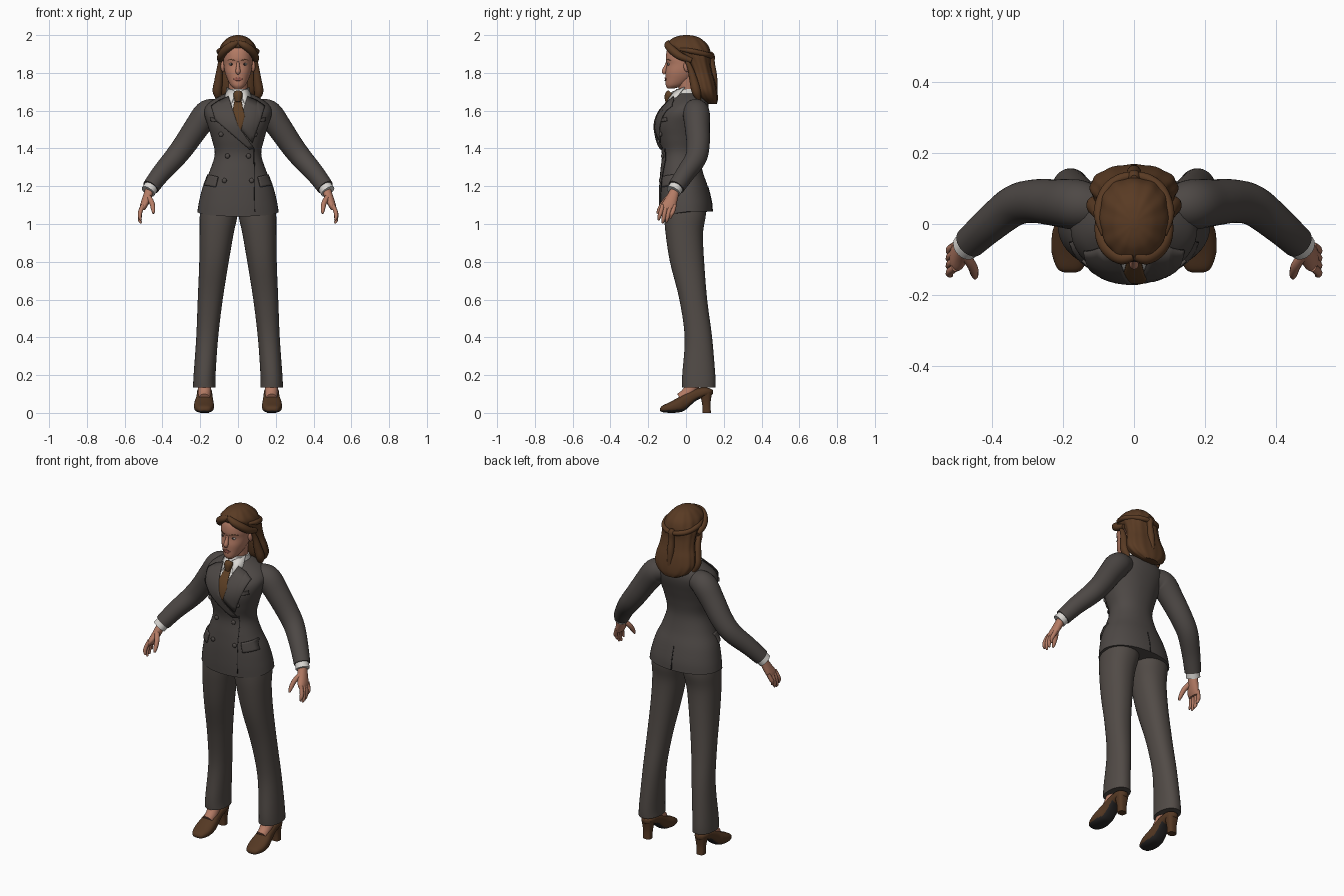
import bpy, bmesh, math
from mathutils import Vector

if "Cube" in bpy.data.objects:
    bpy.data.objects.remove(bpy.data.objects["Cube"])


def material(name, *rgb):
    m = bpy.data.materials.new(name)
    m.use_nodes = True
    m.diffuse_color = (*rgb, 1)
    bsdf = m.node_tree.nodes["Principled BSDF"]
    bsdf.inputs["Base Color"].default_value = (*rgb, 1)
    bsdf.inputs["Roughness"].default_value = 0.8
    return m


JACKET = material("jacket grey", .075, .065, .06)
TROUSER = material("trouser grey", .083, .07, .062)
SHIRT = material("shirt white", .7, .68, .65)
SKIN = material("skin", .46, .2, .13)
HAIR = material("hair brown", .1, .043, .017)
TIE = material("tie brown", .11, .05, .018)
LEATHER = material("shoe brown", .09, .04, .017)
DARK = material("dark", .022, .02, .02)
LIPS = material("lips", .32, .1, .075)
EYE = material("eye grey", .4, .36, .33)


def spline(rows, steps=5):
    """Catmull-Rom through rows of numbers."""
    rows = [rows[0]] + list(rows) + [rows[-1]]
    out = []
    for a, b, c, d in zip(rows, rows[1:], rows[2:], rows[3:]):
        for k in range(steps):
            t = k / steps
            out.append([q + .5 * t * (r - p + t * (2*p - 5*q + 4*r - s + t * (3*(q - r) + s - p)))
                        for p, q, r, s in zip(a, b, c, d)])
    return out + [list(rows[-1])]


def finish(name, bm, mat, angle=45):
    bmesh.ops.recalc_face_normals(bm, faces=bm.faces)
    me = bpy.data.meshes.new(name)
    bm.to_mesh(me)
    bm.free()
    ob = bpy.data.objects.new(name, me)
    bpy.context.collection.objects.link(ob)
    me.materials.append(mat)
    bpy.ops.object.select_all(action='DESELECT')
    ob.select_set(True)
    bpy.context.view_layer.objects.active = ob
    bpy.ops.object.shade_smooth_by_angle(angle=math.radians(angle))
    return ob


def skin_rings(name, rings, mat):
    bm = bmesh.new()
    loops = [[bm.verts.new(p) for p in ring] for ring in rings]
    n = len(loops[0])
    for a, b in zip(loops, loops[1:]):
        for i in range(n):
            bm.faces.new((a[i], a[(i+1) % n], b[(i+1) % n], b[i]))
    bm.faces.new(loops[0])
    bm.faces.new(loops[-1])
    return finish(name, bm, mat)


def loft(name, rows, mat, side=1, axis='z', power=2.2, ripple=0, dip=0, sides=48):
    """Rows: position, centre x, half width, low and high extent."""
    rings = []
    for t, c, w, lo, hi in spline(rows):
        ring = []
        for i in range(sides):
            a = 2 * math.pi * i / sides
            co, si = math.cos(a), math.sin(a)
            k = 1 + ripple * math.cos(12 * a)
            x = side * (c + k * w * math.copysign(abs(co) ** (2 / power), co))
            v = (lo + hi) / 2 + k * (hi - lo) / 2 * math.copysign(abs(si) ** (2 / power), si)
            drop = dip * max(0, -si) * max(0, 1 - (t - rows[0][0]) / .1)
            ring.append((x, v, t - drop) if axis == 'z' else (x, t, v))
        rings.append(ring)
    return skin_rings(name, rings, mat)


def limb(name, pts, mat, side=1, sides=20):
    """Tube through points of x, y, z, radius."""
    pts = spline([(side * x, y, z, r) for x, y, z, r in pts])
    cs = [Vector(p[:3]) for p in pts]
    last = (cs[1] - cs[0]).normalized()
    u = last.orthogonal().normalized()
    rings = []
    for i, c in enumerate(cs):
        t = (cs[min(i+1, len(cs)-1)] - cs[max(i-1, 0)]).normalized()
        u = last.rotation_difference(t) @ u
        v, last = t.cross(u), t
        rings.append([c + pts[i][3] * (u * math.cos(6.28319*k/sides) + v * math.sin(6.28319*k/sides))
                      for k in range(sides)])
    return skin_rings(name, rings, mat)


def ball(name, loc, size, mat):
    bm = bmesh.new()
    bmesh.ops.create_uvsphere(bm, u_segments=16, v_segments=10, radius=1)
    for v in bm.verts:
        v.co = Vector(loc) + Vector([a * b for a, b in zip(v.co, size)])
    return finish(name, bm, mat)


def surface_y(rows, x, z, back=False, power=2.2):
    rows = spline(rows)
    for a, b in zip(rows, rows[1:]):
        if a[0] <= z <= b[0]:
            break
    f = min(1, max(0, (z - a[0]) / (b[0] - a[0])))
    _, _, w, lo, hi = [p + f * (q - p) for p, q in zip(a, b)]
    h = max(0, 1 - abs(x / w) ** power) ** (1 / power) * (hi - lo) / 2
    return (lo + hi) / 2 + (h if back else -h)


def patch(name, rows, outline, mat, lift=.004, side=1, back=False, thick=.005):
    """Thin plate with an x, z outline, laid on a lofted surface."""
    bm = bmesh.new()
    bm.faces.new([bm.verts.new((side * x, 0, z)) for x, z in outline])
    bmesh.ops.triangulate(bm, faces=bm.faces)
    bmesh.ops.subdivide_edges(bm, edges=bm.edges, cuts=5, use_grid_fill=True)
    for v in bm.verts:
        v.co.y = surface_y(rows, v.co.x, v.co.z, back) + (lift if back else -lift)
    ob = finish(name, bm, mat)
    mod = ob.modifiers.new("thickness", 'SOLIDIFY')
    mod.thickness, mod.offset = thick, 0


# Jacket body, rows from hem to collar
torso = [(1.065, 0, .215, -.14, .14), (1.12, 0, .206, -.143, .135), (1.2, 0, .185, -.142, .115),
         (1.28, 0, .15, -.136, .088), (1.37, 0, .123, -.128, .072), (1.45, 0, .139, -.146, .082),
         (1.52, 0, .16, -.157, .1), (1.58, 0, .178, -.142, .116), (1.62, 0, .172, -.115, .12),
         (1.655, 0, .135, -.083, .112), (1.69, 0, .07, -.05, .085)]
loft("jacket_body", torso, JACKET, dip=.025)

# Shirt front, tie and collar
patch("shirt_front", torso, [(-.055, 1.68), (.055, 1.68), (.03, 1.5), (-.03, 1.5)], SHIRT, .003)
patch("tie_blade", torso, [(-.014, 1.67), (.014, 1.67), (.036, 1.57), (.012, 1.48), (-.012, 1.48), (-.036, 1.57)],
      TIE, .011)
limb("tie_knot", [(0, -.078, 1.695, .02), (0, -.088, 1.68, .025), (0, -.098, 1.645, .014)], TIE)
loft("collar_band", [(1.65, 0, .07, -.065, .08), (1.69, 0, .063, -.06, .07), (1.715, 0, .058, -.052, .06)], SHIRT)
for s, label in ((1, "left"), (-1, "right")):
    bm = bmesh.new()
    bm.faces.new([bm.verts.new((s * x, y, z)) for x, y, z in
                  ((.012, -.075, 1.7), (.06, -.01, 1.725), (.072, -.06, 1.66), (.046, -.118, 1.612))])
    ob = finish(label + "_collar_point", bm, SHIRT)
    ob.modifiers.new("thickness", 'SOLIDIFY').thickness = .006

# Lapels, the right one wrapping over the left
patch("left_lapel", torso, [(.05, 1.675), (.1, 1.655), (.142, 1.625), (.12, 1.55), (.075, 1.43), (.0, 1.52)],
      JACKET, .01)
patch("right_lapel", torso, [(-.05, 1.675), (-.1, 1.655), (-.142, 1.625), (-.12, 1.55), (.06, 1.395),
                             (.085, 1.4), (.0, 1.52)], JACKET, .013)
patch("front_edge", torso, [(.083, 1.4), (.087, 1.4), (.091, 1.066), (.087, 1.066)], DARK, .001, thick=.003)
patch("back_vent", torso, [(-.002, 1.2), (.002, 1.2), (.003, 1.066), (-.003, 1.066)], DARK, .001, back=True, thick=.003)

# Pockets and buttons
for s, label in ((1, "left"), (-1, "right")):
    patch(label + "_pocket_flap", torso, [(.105, 1.25), (.158, 1.262), (.18, 1.205), (.118, 1.195)],
          JACKET, .008, s, thick=.009)
    patch(label + "_breast_pocket", torso, [(.085, 1.555), (.145, 1.565), (.145, 1.545), (.085, 1.535)],
          JACKET, .005, s, thick=.009)
    for x, z in ((.09, 1.475), (.056, 1.36), (.072, 1.23)):
        ball(label + "_button", (s * x, surface_y(torso, x, z) - .004, z), (.013, .008, .013), JACKET)

# Arms and hands
for s, label in ((1, "left"), (-1, "right")):
    limb(label + "_sleeve", [(.08, .045, 1.6, .05), (.12, .05, 1.6, .062), (.165, .055, 1.582, .071),
                             (.22, .06, 1.51, .066), (.285, .064, 1.415, .061), (.34, .05, 1.345, .057),
                             (.41, -.005, 1.265, .05), (.462, -.052, 1.195, .045)], JACKET, s, 28)
    limb(label + "_shirt_cuff", [(.45, -.042, 1.21, .038), (.476, -.066, 1.172, .039)], SHIRT, s)
    loft(label + "_palm", [(1.19, .465, .025, -.08, -.03), (1.14, .482, .024, -.107, -.042),
                           (1.1, .497, .021, -.132, -.052), (1.075, .506, .014, -.132, -.06)], SKIN, s, sides=24)
    for i, tip in enumerate((1.02, 1.004, 1.01, 1.03)):
        y = -.123 + .021 * i
        limb(label + "_finger", [(.503, y, 1.1, .011), (.517, y - .01, 1.065, .0115),
                                 (.52, y - .018, tip + .02, .01), (.514, y - .022, tip, .005)], SKIN, s, 10)
    limb(label + "_thumb", [(.478, -.085, 1.15, .014), (.456, -.118, 1.112, .014),
                            (.449, -.142, 1.075, .011), (.448, -.152, 1.055, .005)], SKIN, s, 10)

    # Legs, feet and heeled shoes
    loft(label + "_trouser_leg", [(.135, .178, .06, -.02, .156), (.2, .177, .058, -.02, .155),
                                  (.4, .163, .058, -.007, .138), (.6, .147, .066, -.035, .112),
                                  (.8, .127, .078, -.085, .096), (.95, .113, .09, -.108, .09),
                                  (1.05, .102, .1, -.115, .105), (1.14, .095, .095, -.11, .1)], TROUSER, s)
    limb(label + "_ankle", [(.178, -.03, .075, .03), (.177, .01, .105, .034), (.177, .05, .17, .035)], SKIN, s)
    shoe = loft(label + "_shoe", [(-.137, .18, .015, .012, .024), (-.125, .18, .036, .004, .038),
                                  (-.08, .18, .052, 0, .06), (-.03, .18, .051, .004, .088),
                                  (.0, .178, .046, .018, .108), (.05, .177, .041, .062, .128),
                                  (.1, .177, .039, .085, .135), (.13, .177, .028, .09, .128),
                                  (.142, .177, .01, .1, .12)], LEATHER, s, axis='y', power=2.5)
    shoe.data.materials.append(DARK)
    for f in shoe.data.polygons:
        f.material_index = int(f.normal.z < -.6 and f.center.y < .07)
    loft(label + "_heel", [(0, .177, .024, .087, .132), (.05, .177, .026, .085, .13), (.11, .177, .036, .07, .138)],
         LEATHER, s, power=2.8, sides=28)

# Neck and head
limb("neck", [(0, .03, 1.64, .054), (0, .012, 1.7, .05), (0, .005, 1.79, .054)], SKIN)
head = [(1.718, 0, .02, -.098, -.06), (1.735, 0, .04, -.107, -.01), (1.77, 0, .058, -.108, .04),
        (1.805, 0, .07, -.108, .07), (1.845, 0, .076, -.102, .09), (1.88, 0, .078, -.107, .1),
        (1.93, 0, .073, -.096, .1), (1.97, 0, .045, -.055, .08)]
loft("head", head, SKIN)
limb("nose", [(0, -.098, 1.862, .006), (0, -.106, 1.835, .009), (0, -.115, 1.808, .013), (0, -.11, 1.795, .008)], SKIN)
patch("lips", head, [(-.024, 1.768), (-.006, 1.776), (.006, 1.776), (.024, 1.768), (.01, 1.758), (-.01, 1.758)],
      LIPS, .002)
for s, label in ((1, "left"), (-1, "right")):
    y = surface_y(head, .034, 1.846)
    ball(label + "_eye", (s * .034, y + .003, 1.846), (.015, .006, .0065), EYE)
    ball(label + "_iris", (s * .034, y - .001, 1.846), (.006, .004, .006), DARK)
    patch(label + "_eyebrow", head, [(.014, 1.866), (.04, 1.874), (.058, 1.866), (.04, 1.868)], HAIR, .001, s, thick=.003)
    ball(label + "_ear", (s * .08, .005, 1.835), (.012, .018, .03), SKIN)

# Hair mass with swept side strands tied at the back
loft("hair", [(1.635, 0, .05, .115, .163), (1.66, 0, .095, .075, .168), (1.7, 0, .122, .045, .165),
              (1.75, 0, .119, .032, .155), (1.8, 0, .106, .024, .14), (1.85, 0, .102, .005, .13),
              (1.89, 0, .102, -.03, .13), (1.92, 0, .098, -.08, .126), (1.95, 0, .087, -.103, .112),
              (1.98, 0, .06, -.075, .08), (1.994, 0, .035, -.045, .05), (2, 0, .01, -.01, .015)],
     HAIR, ripple=.018, sides=72)
for s, label in ((1, "left"), (-1, "right")):
    limb(label + "_fringe", [(.0, -.09, 1.962, .012), (.035, -.094, 1.945, .02), (.07, -.07, 1.918, .022),
                             (.09, -.03, 1.888, .02), (.095, .03, 1.865, .014)], HAIR, s)
    limb(label + "_twist", [(.085, -.03, 1.925, .008), (.1, .03, 1.915, .014), (.08, .095, 1.9, .014),
                            (.04, .127, 1.892, .014), (0, .136, 1.888, .012)], HAIR, s)
    limb(label + "_side_lock", [(.092, -.01, 1.885, .008), (.097, .02, 1.83, .014), (.103, .04, 1.76, .022),
                                (.11, .055, 1.7, .024), (.098, .07, 1.655, .01)], HAIR, s)
limb("tied_lock", [(0, .128, 1.91, .01), (0, .133, 1.89, .019), (0, .137, 1.85, .016), (0, .145, 1.78, .02),
                   (0, .156, 1.7, .012)], HAIR)
